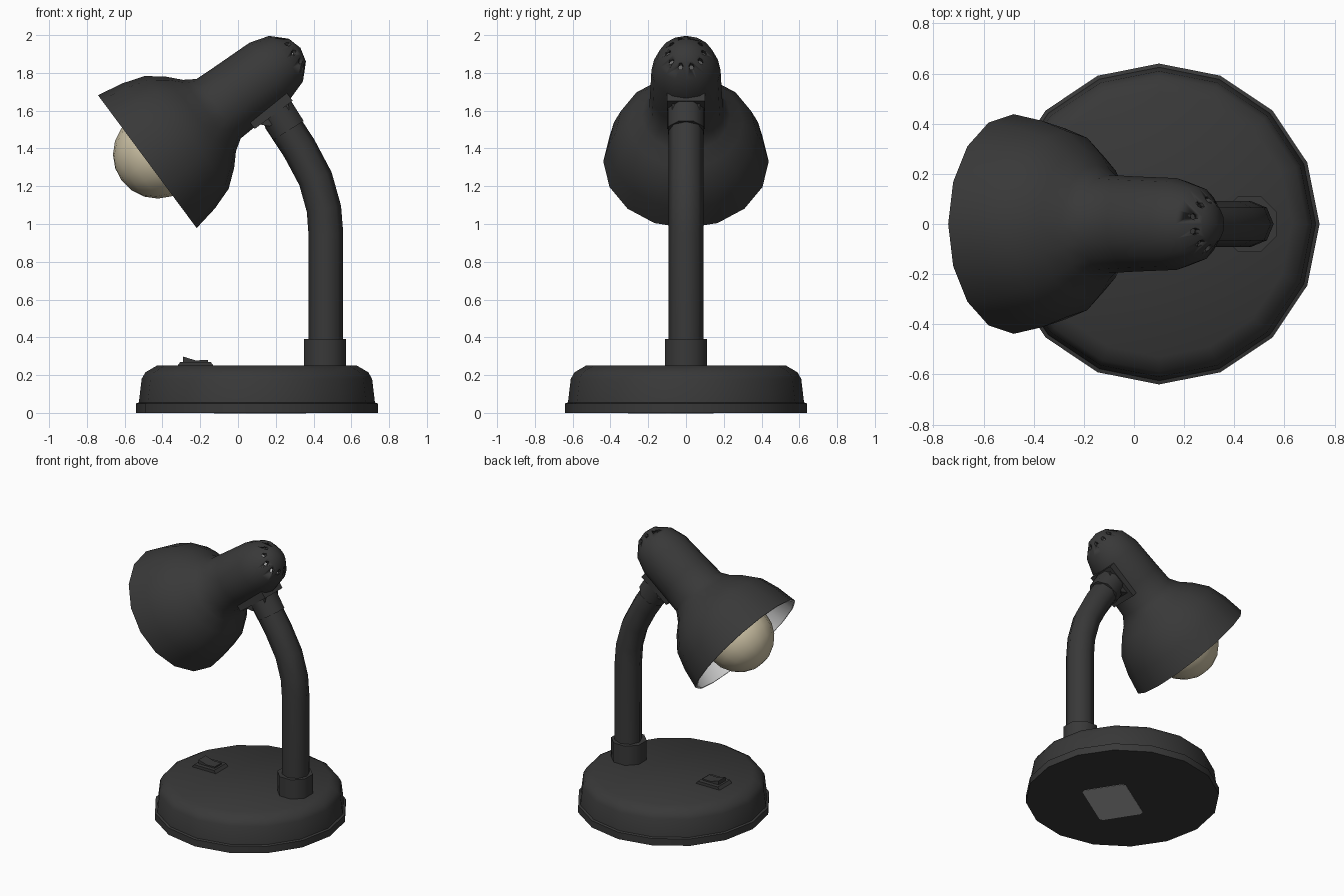
import bpy, bmesh
from math import cos, sin, pi, radians
from mathutils import Matrix, Vector

if "Cube" in bpy.data.objects:
    bpy.data.objects.remove(bpy.data.objects["Cube"])


def material(name, rgb):
    m = bpy.data.materials.new(name)
    m.use_nodes = True
    m.diffuse_color = (*rgb, 1)
    m.node_tree.nodes["Principled BSDF"].inputs["Base Color"].default_value = (*rgb, 1)
    return m


CHARCOAL = material("charcoal", (0.04, 0.04, 0.04))
WHITE = material("white_lining", (0.8, 0.8, 0.8))
CREAM = material("cream_glass", (0.6, 0.53, 0.37))
GREY = material("label_grey", (0.45, 0.45, 0.45))


def finish(bm, name, mats, matrix=Matrix(), angle=40):
    bmesh.ops.remove_doubles(bm, verts=bm.verts, dist=1e-5)
    bmesh.ops.recalc_face_normals(bm, faces=bm.faces)
    me = bpy.data.meshes.new(name)
    bm.to_mesh(me)
    bm.free()
    me.transform(matrix)
    for m in mats:
        me.materials.append(m)
    ob = bpy.data.objects.new(name, me)
    bpy.context.collection.objects.link(ob)
    smooth(ob, angle)
    return ob


def smooth(ob, angle):
    bpy.ops.object.select_all(action="DESELECT")
    ob.select_set(True)
    bpy.context.view_layer.objects.active = ob
    bpy.ops.object.shade_smooth_by_angle(angle=radians(angle))


def lathe(name, profile, mats, matrix=Matrix(), sides=16, turn=0.0, angle=40, lining_from=None):
    """Revolve (radius, height) points; rings from lining_from on use the second material."""
    bm = bmesh.new()
    rings = [[bm.verts.new((r * cos(2 * pi * (i + turn) / sides),
                            r * sin(2 * pi * (i + turn) / sides), h))
              for i in range(sides)] for r, h in profile]
    for k, (a, b) in enumerate(zip(rings, rings[1:])):
        for i in range(sides):
            j = (i + 1) % sides
            f = bm.faces.new((a[i], a[j], b[j], b[i]))
            f.material_index = int(lining_from is not None and k >= lining_from)
    return finish(bm, name, mats, matrix, angle)


def prism(name, outline, depth, mat, matrix=Matrix()):
    """Extrude an outline in local XZ symmetrically along Y."""
    bm = bmesh.new()
    face = bm.faces.new([bm.verts.new((x, -depth / 2, z)) for x, z in outline])
    out = bmesh.ops.extrude_face_region(bm, geom=[face])["geom"]
    bmesh.ops.translate(bm, vec=(0, depth, 0),
                        verts=[v for v in out if isinstance(v, bmesh.types.BMVert)])
    return finish(bm, name, [mat], matrix, 30)


# Base with a stepped foot
lathe("base", [(0, 0), (0.64, 0), (0.64, 0.05), (0.625, 0.055), (0.61, 0.18),
               (0.59, 0.215), (0.53, 0.25), (0, 0.25)],
      [CHARCOAL], Matrix.Translation((0.1, 0, 0)))

# Rocker switch
SWITCH = Matrix.Translation((-0.225, 0, 0.25))
prism("switch_frame", [(-0.095, 0), (0.095, 0), (0.08, 0.02), (-0.08, 0.02)], 0.14, CHARCOAL, SWITCH)
prism("switch_rocker", [(-0.065, 0), (0.065, 0), (0.065, 0.03), (0, 0.028), (-0.065, 0.048)],
      0.08, CHARCOAL, SWITCH)

# Label under the base, with clipped corners
prism("base_label", [(-0.205, -0.13), (-0.185, -0.15), (0.185, -0.15), (0.205, -0.13),
                     (0.205, 0.13), (0.185, 0.15), (-0.185, 0.15), (-0.205, 0.13)], 0.004, GREY,
      Matrix.Translation((0.117, -0.08, 0)) @ Matrix.Rotation(radians(32.5), 4, "Z")
      @ Matrix.Rotation(pi / 2, 4, "X"))

# Stem socket and bent stem
lathe("stem_socket", [(0, 0.24), (0.12, 0.24), (0.12, 0.39), (0, 0.39)], [CHARCOAL],
      Matrix.Translation((0.46, 0, 0)), sides=8, turn=0.5, angle=50)
curve = bpy.data.curves.new("stem", "CURVE")
curve.dimensions = "3D"
curve.bevel_depth = 0.092
curve.bevel_resolution = 2
path = [(0.465, 0.3), (0.465, 0.95), (0.455, 1.08), (0.41, 1.24), (0.325, 1.4), (0.22, 1.56)]
spline = curve.splines.new("POLY")
spline.points.add(len(path) - 1)
for p, (x, z) in zip(spline.points, path):
    p.co = (x, 0, z, 1)
stem = bpy.data.objects.new("stem", curve)
bpy.context.collection.objects.link(stem)
bpy.ops.object.select_all(action="DESELECT")
stem.select_set(True)
bpy.context.view_layer.objects.active = stem
bpy.ops.object.convert(target="MESH")
stem.data.materials.clear()
stem.data.materials.append(CHARCOAL)
smooth(stem, 50)

# Cuff joining stem and lamp head
start, end = Vector((0.268, 0, 1.495)), Vector((0.18, 0, 1.635))
axis = end - start
lathe("stem_cuff", [(0, 0), (0.102, 0), (0.102, axis.length), (0, axis.length)], [CHARCOAL],
      Matrix.Translation(start) @ axis.to_track_quat("Z", "Y").to_matrix().to_4x4(),
      sides=8, turn=0.5, angle=50)

# Lamp head: local Z runs from the opening to the cap, local X points at the stem
HEAD = Matrix.Translation((-0.48, 0, 1.33)) @ Matrix.Rotation(radians(53.4), 4, "Y")
outer = [(0.438, 0), (0.412, 0.14), (0.372, 0.26), (0.3, 0.35), (0.235, 0.41), (0.196, 0.47),
         (0.19, 0.6), (0.183, 0.81), (0.15, 0.915), (0.075, 0.99), (0, 1.01)]
inner = [(max(r - 0.012, 0), h * 0.988) for r, h in reversed(outer)]
shade = lathe("shade", outer + inner + outer[:1], [CHARCOAL, WHITE], HEAD, angle=55,
              lining_from=len(outer))

# Ring of vent holes through the cap
bm = bmesh.new()
for k in range(10):
    a = radians(18 + 36 * k)
    bmesh.ops.create_cone(bm, cap_ends=True, segments=6, radius1=0.014, radius2=0.014, depth=0.12,
                          matrix=Matrix.Translation((0.095 * cos(a), 0.095 * sin(a), 0.97)))
cutter = finish(bm, "vent_cutter", [CHARCOAL], HEAD)
cutter.hide_render = True
cutter.hide_viewport = True
cut = shade.modifiers.new("vents", "BOOLEAN")
cut.object = cutter
cut.solver = "EXACT"

# Bracket under the neck
prism("neck_bracket", [(0.14, 0.56), (0.2, 0.56), (0.2, 0.81), (0.14, 0.81)], 0.2, CHARCOAL, HEAD)
prism("neck_knuckle", [(0.19, 0.59), (0.235, 0.63), (0.245, 0.69), (0.235, 0.76), (0.19, 0.79)],
      0.15, CHARCOAL, HEAD)

# Bulb and its holder
bulb = [(0.235 * sin(pi * k / 10), 0.066 - 0.235 * cos(pi * k / 10)) for k in range(9)]
lathe("bulb", bulb + [(0.1, 0.34), (0, 0.34)], [CREAM], HEAD, angle=60)
lathe("bulb_holder", [(0, 0.33), (0.11, 0.33), (0.11, 0.6), (0, 0.6)], [WHITE], HEAD)
